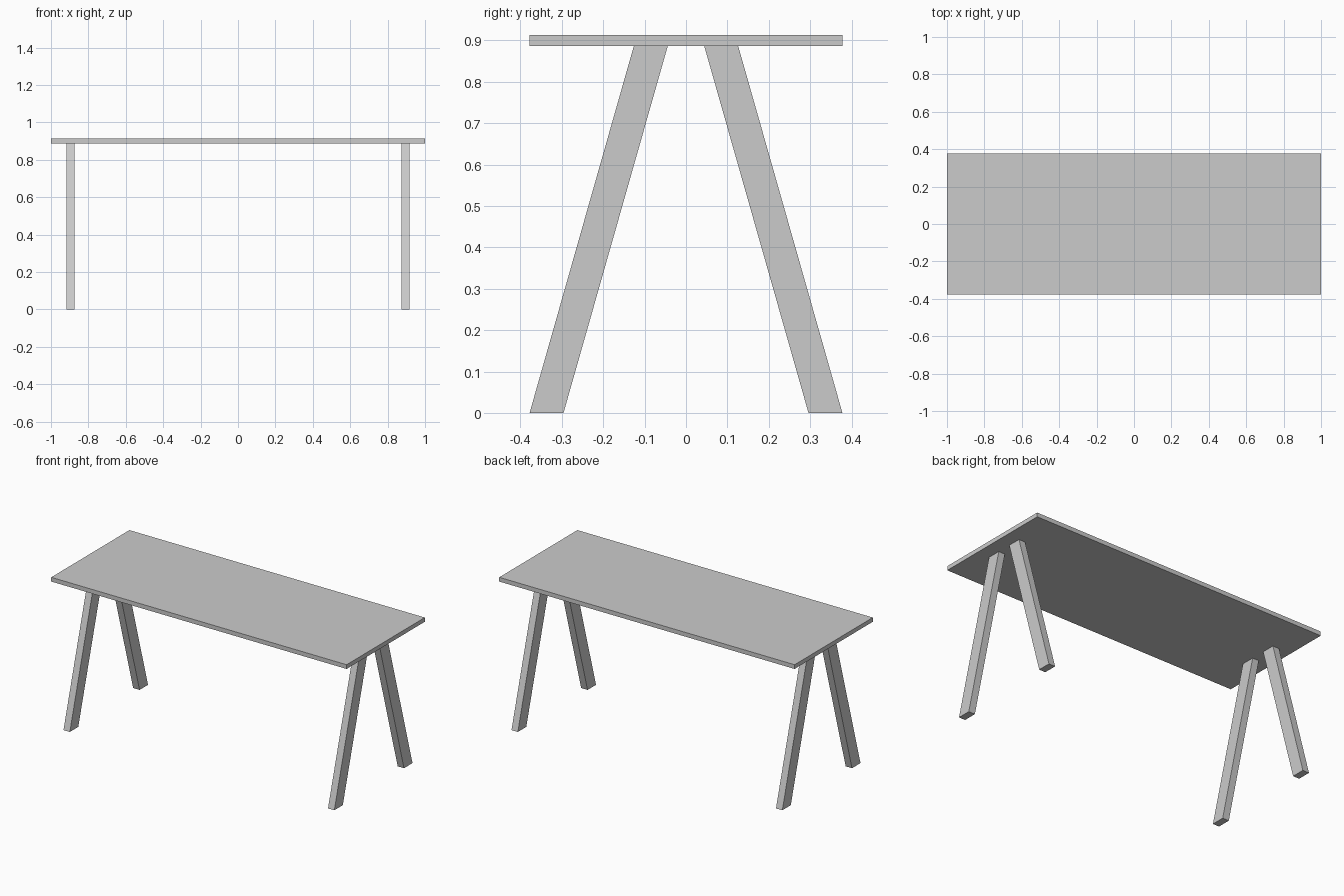
import bpy
import bmesh

if "Cube" in bpy.data.objects:
    bpy.data.objects.remove(bpy.data.objects["Cube"])

TOP_Z, UNDER_Z = 0.913, 0.887
HALF_DEPTH = 0.378


def extrude_profile(name, profile, x0, x1):
    """Extrude a (y, z) profile along x from x0 to x1."""
    bm = bmesh.new()
    face = bm.faces.new([bm.verts.new((x0, y, z)) for y, z in profile])
    ext = bmesh.ops.extrude_face_region(bm, geom=[face])
    verts = [v for v in ext["geom"] if isinstance(v, bmesh.types.BMVert)]
    bmesh.ops.translate(bm, verts=verts, vec=(x1 - x0, 0, 0))
    bmesh.ops.recalc_face_normals(bm, faces=bm.faces)
    mesh = bpy.data.meshes.new(name)
    bm.to_mesh(mesh)
    bm.free()
    obj = bpy.data.objects.new(name, mesh)
    bpy.context.collection.objects.link(obj)
    return obj


# Flat table top
extrude_profile("table_top", [(-HALF_DEPTH, UNDER_Z), (HALF_DEPTH, UNDER_Z),
                              (HALF_DEPTH, TOP_Z), (-HALF_DEPTH, TOP_Z)], -1, 1)

# Four splayed legs, cut level at floor and table top
leg = [(HALF_DEPTH, 0), (0.296, 0), (0.044, UNDER_Z), (0.126, UNDER_Z)]
for side, sx in (("left", -1), ("right", 1)):
    for end, sy in (("front", -1), ("back", 1)):
        extrude_profile(f"{end}_{side}_leg", [(sy * y, z) for y, z in leg],
                        sx * 0.874, sx * 0.917)
